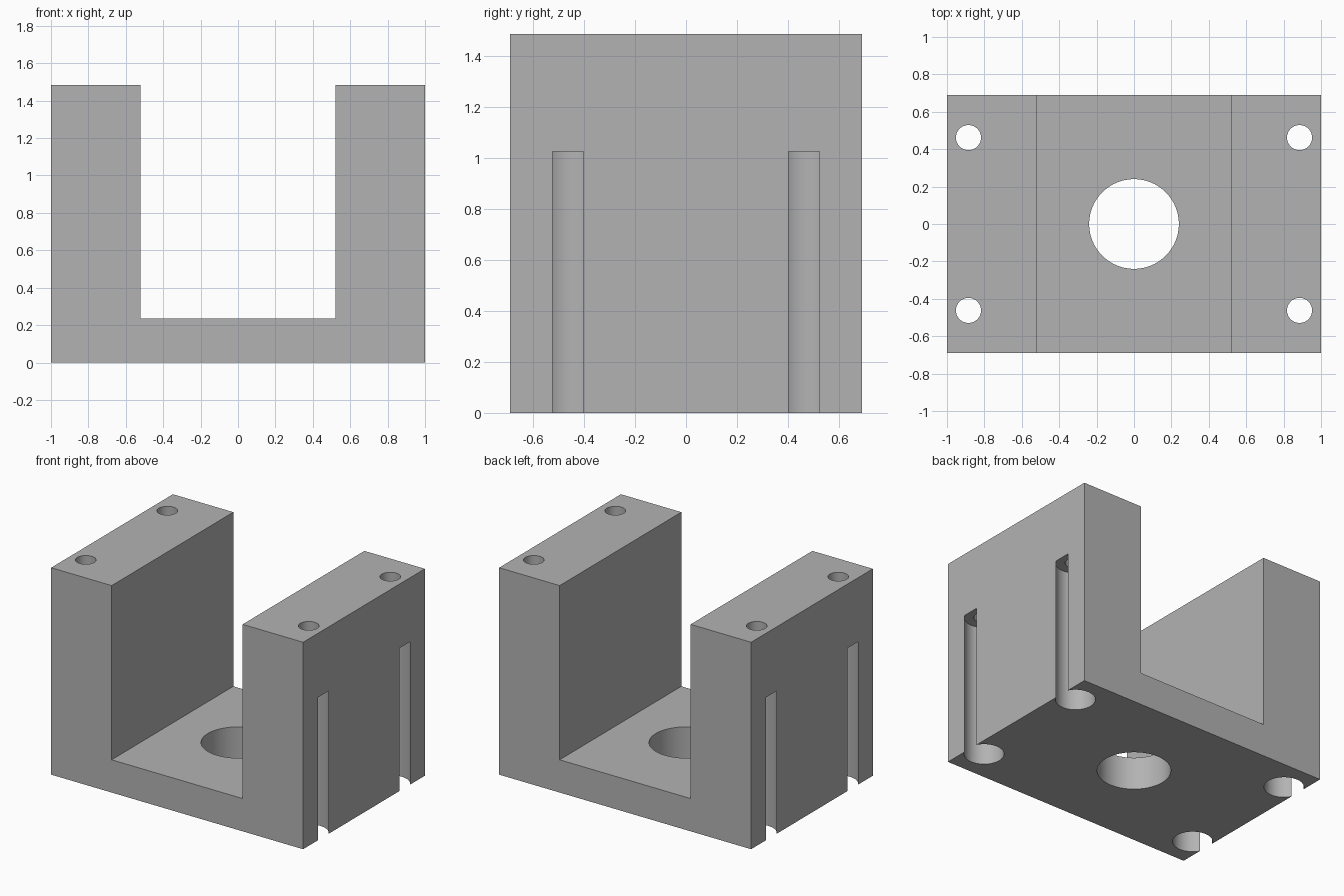
import bpy
import bmesh
import math

if "Cube" in bpy.data.objects:
    bpy.data.objects.remove(bpy.data.objects["Cube"], do_unlink=True)

HALF_X, HALF_Y, HEIGHT = 1.0, 0.69, 1.485
INNER_X, FLOOR_Z = 0.52, 0.235
BOLT_X, BOLT_Y, BORE_TOP = 0.885, 0.462, 1.025

grey = bpy.data.materials.new("plain grey")
grey.use_nodes = True
colour = (0.45, 0.45, 0.45, 1)
grey.diffuse_color = colour
grey.node_tree.nodes["Principled BSDF"].inputs["Base Color"].default_value = colour


def make_object(name, bm):
    bmesh.ops.recalc_face_normals(bm, faces=bm.faces)
    mesh = bpy.data.meshes.new(name)
    bm.to_mesh(mesh)
    bm.free()
    mesh.materials.append(grey)
    obj = bpy.data.objects.new(name, mesh)
    bpy.context.collection.objects.link(obj)
    return obj


def drill(target, name, x, y, radius, bottom, top):
    """Cut a vertical round hole through the target."""
    bpy.ops.mesh.primitive_cylinder_add(
        vertices=64, radius=radius, depth=top - bottom,
        location=(x, y, (top + bottom) / 2))
    cutter = bpy.context.object
    cutter.name = name
    cutter.hide_render = True
    cutter.data.materials.append(grey)
    cut = target.modifiers.new(name, "BOOLEAN")
    cut.operation = "DIFFERENCE"
    cut.solver = "EXACT"
    cut.object = cutter
    bpy.context.view_layer.objects.active = target
    bpy.ops.object.modifier_apply(modifier=cut.name)
    bpy.data.objects.remove(cutter, do_unlink=True)


# U-shaped body, extruded from front to back
right_half = [(HALF_X, 0), (HALF_X, HEIGHT), (INNER_X, HEIGHT), (INNER_X, FLOOR_Z)]
profile = right_half + [(-x, z) for x, z in reversed(right_half)]
bm = bmesh.new()
face = bm.faces.new([bm.verts.new((x, -HALF_Y, z)) for x, z in profile])
extruded = bmesh.ops.extrude_face_region(bm, geom=[face])["geom"]
bmesh.ops.translate(bm, vec=(0, 2 * HALF_Y, 0),
                    verts=[v for v in extruded if isinstance(v, bmesh.types.BMVert)])
bracket = make_object("u_bracket", bm)

# Large hole in the floor
drill(bracket, "centre_hole", 0, 0, 0.24, -0.1, FLOOR_Z + 0.1)

# Bolt holes with wide bores that break through the outer walls
for sx in (-1, 1):
    for sy in (-1, 1):
        x, y = sx * BOLT_X, sy * BOLT_Y
        drill(bracket, "bolt_bore", x, y, 0.13, -0.1, BORE_TOP)
        drill(bracket, "bolt_hole", x, y, 0.067, BORE_TOP - 0.1, HEIGHT + 0.1)

# Smooth round walls, sharp edges elsewhere
bpy.ops.object.select_all(action="DESELECT")
bracket.select_set(True)
bpy.context.view_layer.objects.active = bracket
bpy.ops.object.shade_smooth_by_angle(angle=math.radians(30))
